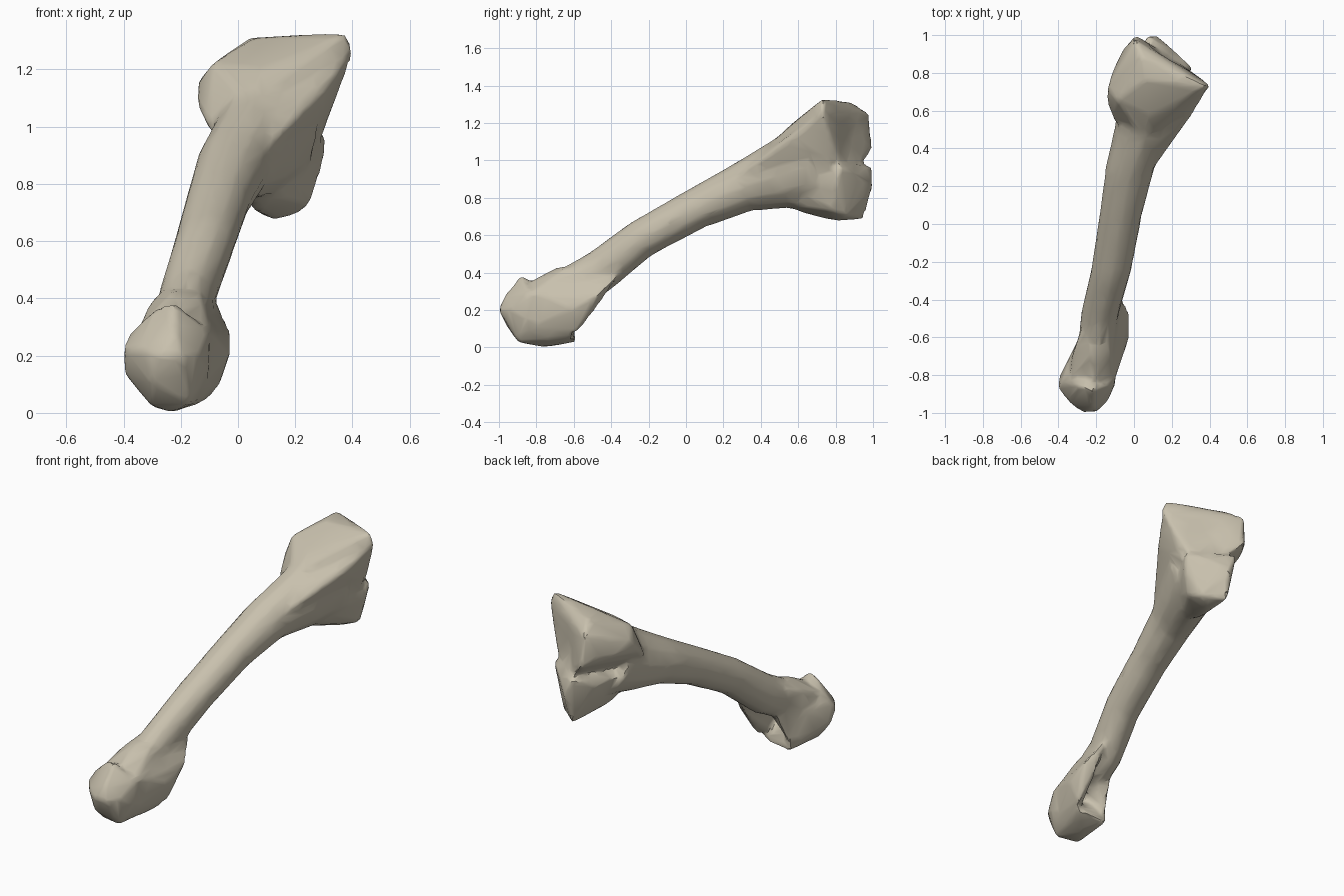
import bpy
import bmesh
from math import cos, sin, pi
from mathutils import Vector

default_cube = bpy.data.objects.get("Cube")
if default_cube:
    bpy.data.objects.remove(default_cube, do_unlink=True)

# Single bone colour
bone = bpy.data.materials.new("pale_bone")
bone.use_nodes = True
bone_colour = (.58, .53, .42, 1)
bone.diffuse_color = bone_colour
bone.node_tree.nodes["Principled BSDF"].inputs["Base Color"].default_value = bone_colour


def add_object(name, bm):
    """Turn a bmesh into a named, coloured object."""
    bmesh.ops.recalc_face_normals(bm, faces=bm.faces)
    mesh = bpy.data.meshes.new(name)
    bm.to_mesh(mesh)
    bm.free()
    mesh.materials.append(bone)
    obj = bpy.data.objects.new(name, mesh)
    bpy.context.collection.objects.link(obj)
    return obj


def add_hull(name, corners):
    """Chiselled lump wrapped around a few landmark corners."""
    bm = bmesh.new()
    for corner in corners:
        bm.verts.new(corner)
    result = bmesh.ops.convex_hull(bm, input=bm.verts)
    unused = result["geom_interior"] + result["geom_unused"]
    loose = [item for item in unused if isinstance(item, bmesh.types.BMVert)]
    bmesh.ops.delete(bm, geom=list(set(loose)), context="VERTS")
    return add_object(name, bm)


def add_loft(name, stations, sides=12):
    """Tube of elliptical rings square to a path in the side plane."""
    bm = bmesh.new()
    rings = []
    for index, (centre, half_width, half_depth) in enumerate(stations):
        before = Vector(stations[max(index - 1, 0)][0])
        after = Vector(stations[min(index + 1, len(stations) - 1)][0])
        along = after - before
        across = Vector((1, 0, 0))
        up = across.cross(along).normalized()
        ring = []
        for step in range(sides):
            angle = 2 * pi * step / sides
            offset = across * half_width * cos(angle) + up * half_depth * sin(angle)
            ring.append(bm.verts.new(Vector(centre) + offset))
        rings.append(ring)
    for lower, upper in zip(rings, rings[1:]):
        for step in range(sides):
            following = (step + 1) % sides
            bm.faces.new((lower[step], lower[following], upper[following], upper[step]))
    bm.faces.new(rings[0])
    bm.faces.new(rings[-1])
    return add_object(name, bm)


# Slender shaft rising toward the back
shaft = add_loft("shaft", [
    ((-.2, -.68, .29), .1, .11),
    ((-.18, -.47, .4), .1, .115),
    ((-.12, -.24, .58), .107, .105),
    ((-.07, .05, .74), .113, .11),
    ((-.02, .3, .855), .13, .135),
    ((.05, .5, .92), .155, .185),
    ((.1, .66, .98), .18, .22),
])

# Broad upper condyle with a sharp outer crest
upper_condyle = add_hull("upper_condyle", [
    (.38, .73, 1.33), (.41, .73, 1.27), (.06, .76, 1.31), (.04, .89, 1.31),
    (0, .98, 1.25), (.01, 1, 1.06), (-.09, .65, 1.22), (-.145, .65, 1.08),
    (-.14, .72, 1.16), (-.11, .55, 1), (-.11, .82, 1.1), (-.06, .92, 1.12),
    (.1, .5, .9), (.05, .44, 1.08), (.08, .57, 1.2), (.17, .9, .9),
    (.3, .81, 1), (.35, .76, 1.12),
])

# Crest flaring out of the shaft toward the upper condyle
crest = add_hull("outer_crest", [
    (.04, .2, .86), (.04, .3, .96), (.16, .42, .96), (.31, .58, 1.12),
    (.4, .73, 1.26), (.34, .75, 1.1), (.29, .78, .95), (.1, .45, .82),
    (.05, .55, 1.15), (.1, .75, 1.2),
])

# Lower condyle hanging beneath it
lower_condyle = add_hull("lower_condyle", [
    (.05, .65, .71), (.13, .8, .675), (.22, .86, .7), (.25, .78, .73),
    (.3, .8, .88), (.31, .83, .97), (.1, .95, .685), (.12, 1, .86),
    (.07, 1, .97), (0, .85, .9), (.05, .48, .77), (.14, .5, .9),
    (-.04, .55, .9),
])

# Rounded joint cap at the front
joint_cap = add_hull("joint_cap", [
    (-.2, -1, .2), (-.27, -1, .2), (-.22, -.97, .28), (-.3, -.95, .1),
    (-.22, -.88, .39), (-.29, -.86, .365), (-.38, -.83, .28), (-.4, -.82, .14),
    (-.405, -.87, .22), (-.34, -.95, .22), (-.14, -.94, .2), (-.3, -.86, .02),
    (-.23, -.75, 0), (-.17, -.9, .03), (-.1, -.85, .15), (-.1, -.84, .29),
    (-.1, -.6, .05), (-.28, -.58, .03), (-.33, -.68, .25),
])

# Neck blending the cap into the shaft
neck = add_hull("neck", [
    (-.34, -.82, .31), (-.35, -.76, .15), (-.32, -.68, .37), (-.2, -.83, .355),
    (-.1, -.84, .28), (-.27, -.53, .43), (-.1, -.5, .42), (-.24, -.48, .33),
    (-.28, -.6, .06), (-.22, -.69, .43), (-.13, -.66, .42),
])

# Side flange beside the neck
side_flange = add_hull("side_flange", [
    (-.025, -.6, .21), (-.025, -.47, .28), (-.06, -.45, .32), (-.08, -.35, .4),
    (-.1, -.45, .25), (-.07, -.58, .08), (-.12, -.84, .1), (-.1, -.82, .29),
    (-.12, -.58, .33), (-.15, -.72, .02),
])

# Shallow hollow between the two condyles
hollow_bm = bmesh.new()
bmesh.ops.create_icosphere(hollow_bm, subdivisions=3, radius=.3)
bmesh.ops.translate(hollow_bm, verts=hollow_bm.verts, vec=(.33, 1.11, 1.12))
hollow = add_object("hollow_cutter", hollow_bm)
hollow.hide_render = True

# Fuse the parts into one softened bone
bpy.ops.object.select_all(action="DESELECT")
for part in (shaft, upper_condyle, crest, lower_condyle, joint_cap, neck, side_flange):
    part.select_set(True)
bpy.context.view_layer.objects.active = shaft
bpy.ops.object.join()
shaft.name = "long_bone"

fuse = shaft.modifiers.new("fuse", "REMESH")
fuse.mode = "VOXEL"
fuse.voxel_size = .015
carve = shaft.modifiers.new("carve", "BOOLEAN")
carve.operation = "DIFFERENCE"
carve.object = hollow
soften = shaft.modifiers.new("soften", "SMOOTH")
soften.factor = .5
soften.iterations = 6
simplify = shaft.modifiers.new("simplify", "DECIMATE")
simplify.ratio = .08
for modifier in list(shaft.modifiers):
    bpy.ops.object.modifier_apply(modifier=modifier.name)
bpy.data.objects.remove(hollow, do_unlink=True)

# Smooth surfaces with crisp crests, all in bone colour
shaft.data.materials.clear()
shaft.data.materials.append(bone)
for face in shaft.data.polygons:
    face.material_index = 0
bpy.ops.object.shade_smooth_by_angle(angle=pi / 5)
